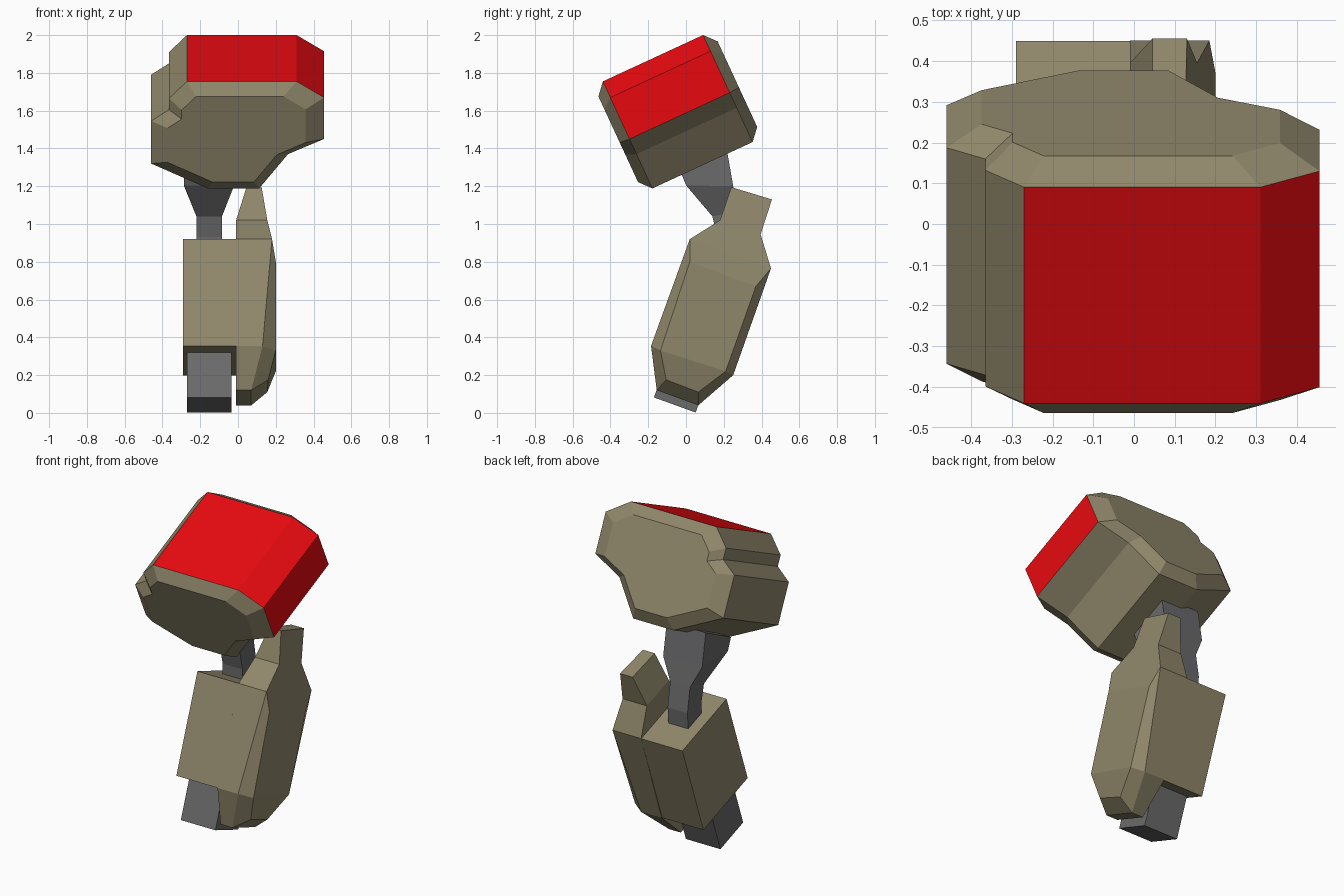
import bpy, bmesh
from mathutils import Vector

if "Cube" in bpy.data.objects:
    bpy.data.objects.remove(bpy.data.objects["Cube"])


def material(name, rgb):
    m = bpy.data.materials.new(name)
    m.diffuse_color = (*rgb, 1)
    m.use_nodes = True
    m.node_tree.nodes["Principled BSDF"].inputs["Base Color"].default_value = m.diffuse_color
    return m


tan = material("tan", (0.28, 0.245, 0.147))
grey = material("dark grey", (0.145, 0.145, 0.15))
red = material("red", (0.8, 0.003, 0.005))


def build(name, verts, faces, mats):
    bm = bmesh.new()
    vs = [bm.verts.new(v) for v in verts]
    for f in faces:
        bm.faces.new([vs[i] for i in f])
    bmesh.ops.recalc_face_normals(bm, faces=bm.faces)
    me = bpy.data.meshes.new(name)
    bm.to_mesh(me)
    bm.free()
    for m in mats:
        me.materials.append(m)
    ob = bpy.data.objects.new(name, me)
    bpy.context.collection.objects.link(ob)
    return ob


def loft(name, rings, mats):
    """Skin a stack of equal-sized rings and cap both ends."""
    n = len(rings[0])
    verts = [v for r in rings for v in r]
    faces = [[k * n + i, k * n + (i + 1) % n, (k + 1) * n + (i + 1) % n, (k + 1) * n + i]
             for k in range(len(rings) - 1) for i in range(n)]
    faces += [list(range(n)), list(range(len(verts) - n, len(verts)))]
    return build(name, verts, faces, mats)


def box(name, x0, x1, corner, depth, height, mat):
    """Box leaning back, placed by its lower front edge (y, z)."""
    c, d, h = Vector((0, *corner)), Vector((0, 0.94, -0.341)) * depth, Vector((0, 0.341, 0.94)) * height
    rings = [[c + o + Vector((x, 0, 0)) for x, o in
              ((x0, e), (x1, e), (x1, e + d), (x0, e + d))] for e in (h * 0, h)]
    return loft(name, rings, [mat])


# Head: profile (x, distance down) swept along a tilted axis, with shrunken end caps
profile = [(-0.27, 0), (0.31, 0), (0.455, 0.094), (0.455, 0.336), (0.265, 0.424),
           (0.112, 0.624), (-0.16, 0.624), (-0.46, 0.479), (-0.46, 0.231),
           (-0.365, 0.165), (-0.365, 0.099)]
origin, along, down = Vector((0, -0.44, 1.755)), Vector((0, 0.908, 0.42)), Vector((0, 0.42, -0.908))


def head_ring(u, s):
    return [origin + along * u + down * (0.313 + (v - 0.313) * s)
            + Vector((-0.03 + (x + 0.03) * s, 0, 0)) for x, v in profile]


head = loft("head", [head_ring(-0.055, 0.8), head_ring(0, 1),
                     head_ring(0.584, 1), head_ring(0.64, 0.8)], [tan, red])
# Red panel: top, upper right bevel and right side of the middle span
n = len(profile)
for i in range(3):
    head.data.polygons[n + i].material_index = 1

# Neck: tapered stem (front y, z, back y, z, half width)
sections = [(-0.03, 1.28, 0.215, 1.40, 0.1325), (0.0, 1.205, 0.25, 1.2, 0.1325),
            (0.14, 1.04, 0.275, 1.07, 0.0675), (0.165, 0.93, 0.30, 0.92, 0.0675),
            (0.165, 0.80, 0.29, 0.78, 0.0675)]
loft("neck", [[(-0.1525 - w, fy, fz), (-0.1525 + w, fy, fz), (-0.1525 + w, by, bz), (-0.1525 - w, by, bz)]
              for fy, fz, by, bz, w in sections], [grey])

# Body and lower peg
box("body", -0.29, -0.01, (-0.185, 0.355), 0.457, 0.601, tan)
box("lower_peg", -0.27, -0.035, (-0.17, 0.082), 0.235, 0.3, grey)

# Side panel: rim (y, z, inner x, outer x) and raised outer face (x, y, z)
rim = [(0.02, 0.92, -0.01, 0.18), (0.18, 1.02, -0.01, 0.155), (0.24, 1.195, 0.045, 0.125),
       (0.455, 1.13, 0.045, 0.13), (0.395, 0.945, -0.01, 0.155), (0.45, 0.765, -0.01, 0.185),
       (0.25, 0.2, -0.01, 0.13), (0.065, 0.04, -0.01, 0.07), (-0.155, 0.12, -0.01, 0.07),
       (-0.185, 0.355, -0.01, 0.13)]
raised = [(0.2, 0.02, 0.80), (0.2, 0.37, 0.67), (0.2, 0.21, 0.22),
          (0.155, 0.065, 0.11), (0.16, -0.105, 0.175), (0.2, -0.135, 0.33)]
verts = [(a, y, z) for y, z, a, b in rim] + [(b, y, z) for y, z, a, b in rim] + raised
faces = [[i, (i + 1) % 10, 10 + (i + 1) % 10, 10 + i] for i in range(10)]
faces += [[0, 1, 4, 5], [1, 2, 3, 4], [0, 5, 6, 7, 8, 9]]            # inner side
faces += [[10, 11, 14, 15], [11, 12, 13, 14], [10, 15, 21, 20]]      # outer top
faces += [[20, 21, 22, 25], [25, 22, 23, 24]]                        # raised face
outer = [15, 16, 17, 18, 19, 10]
inner = [21, 22, 23, 24, 25, 20]
faces += [[outer[i], outer[i + 1], inner[i + 1], inner[i]] for i in range(5)]
build("side_panel", verts, faces, [tan])
